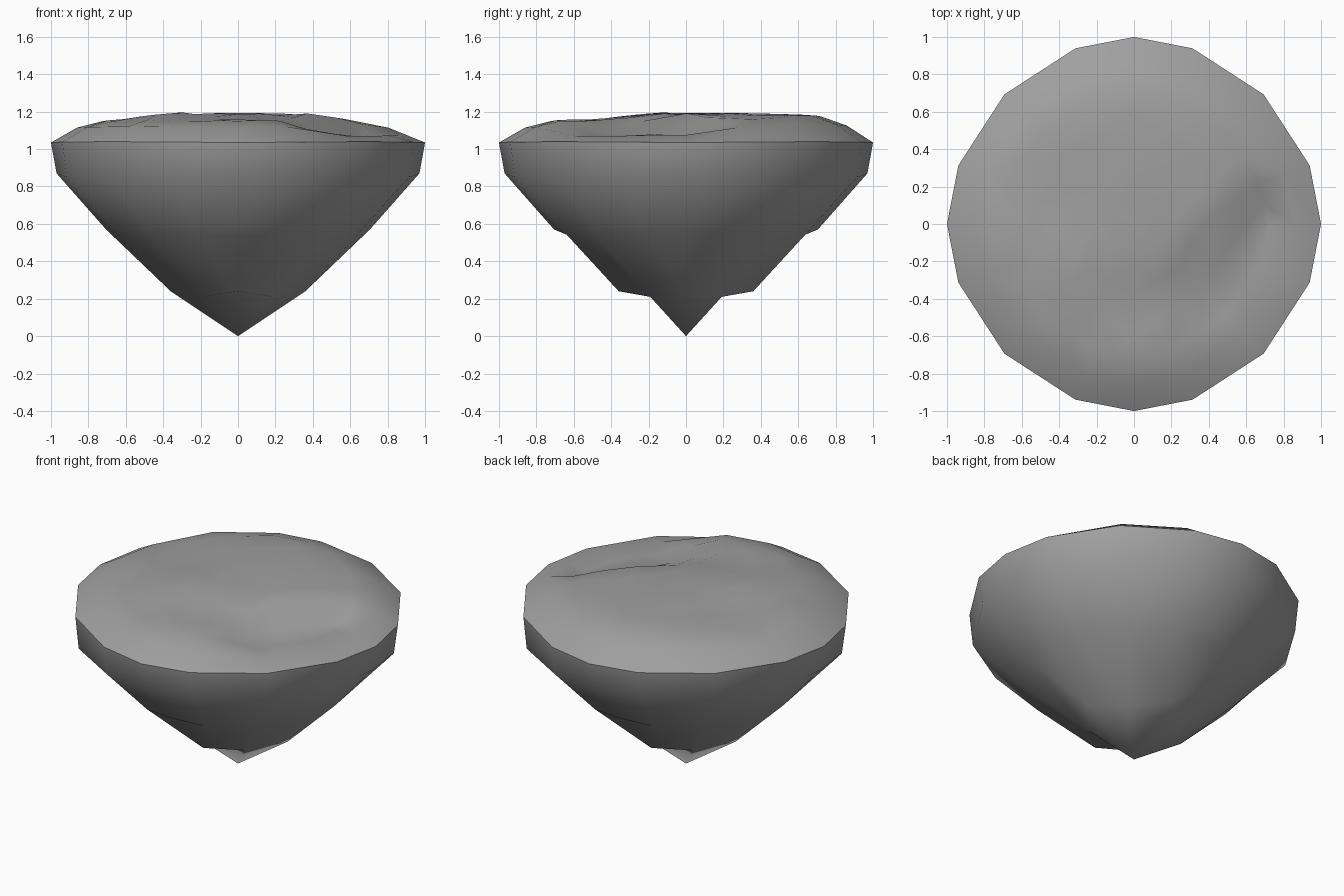
import bpy, bmesh, math, random
from mathutils import Vector

random.seed(4)
if "Cube" in bpy.data.objects:
    bpy.data.objects.remove(bpy.data.objects["Cube"], do_unlink=True)

# Weathered grey stone
stone = bpy.data.materials.new("grey stone")
stone.use_nodes = True
grey = (0.35, 0.35, 0.35, 1)
stone.diffuse_color = grey
stone.node_tree.nodes["Principled BSDF"].inputs["Base Color"].default_value = grey

# Each level: radius and height at a flat's middle, then at a corner
UNDER = [(0, 0, 0, 0), (0.27, 0.21, 0.36, 0.24), (0.64, 0.515, 0.705, 0.57)]
SIDE = (0.96, 0.83, 0.97, 0.87)
RIM = (0.98, 1.04, 1.0, 1.035)
TOP = [(0, 1.19, 0, 1.19), (0.33, 1.18, 0.37, 1.18), (0.69, 1.15, 0.72, 1.15)]

bm = bmesh.new()


def point(i, j, level):
    """Square grid position wrapped on to a circle, corners on the axes."""
    big, small = max(abs(i), abs(j)), min(abs(i), abs(j))
    c = small / big if big else 0
    a = math.atan2(j, i) + math.pi / 4
    r = level[0] + (level[2] - level[0]) * c
    z = level[1] + (level[3] - level[1]) * c
    return bm.verts.new((r * math.cos(a), r * math.sin(a), z))


def cap(levels, flip):
    span = range(-2, 3)
    grid = {(i, j): point(i, j, levels[max(abs(i), abs(j))]) for i in span for j in span}
    for i in range(-2, 2):
        for j in range(-2, 2):
            quad = [grid[i, j], grid[i + 1, j], grid[i + 1, j + 1], grid[i, j + 1]]
            bm.faces.new(quad[::-1] if flip else quad)
    return [grid[p] for p in EDGE]


# Sixteen grid positions round the outside
EDGE = ([(2, j) for j in range(-2, 2)] + [(i, 2) for i in range(2, -2, -1)]
        + [(-2, j) for j in range(2, -2, -1)] + [(i, -2) for i in range(-2, 2)])

# Pointed underside, side band, rim and top, joined ring to ring
rings = [cap(UNDER, True),
         [point(i, j, SIDE) for i, j in EDGE],
         [point(i, j, RIM) for i, j in EDGE],
         cap(TOP, False)]
for low, high in zip(rings, rings[1:]):
    for k in range(16):
        n = (k + 1) % 16
        bm.faces.new((low[k], low[n], high[n], high[k]))

# Finer mesh on the top only
upper = [e for e in bm.edges if (e.verts[0].co.z + e.verts[1].co.z) / 2 > 1.06]
bmesh.ops.subdivide_edges(bm, edges=upper, cuts=1, use_grid_fill=True)


def ramp(v, a, b):
    t = min(max((v - a) / (b - a), 0), 1)
    return t * t * (3 - 2 * t)


# Dents and mounds: x, y, size, height
BUMPS = [(0, -0.42, 0.13, -0.035), (-0.4, 0.1, 0.13, -0.03),
         (-0.35, -0.25, 0.14, 0.015), (-0.55, -0.3, 0.13, -0.02),
         (-0.25, -0.55, 0.12, -0.02), (-0.62, 0.2, 0.1, -0.02)]
DOME = [(0, 1.19), (0.4, 1.185), (0.7, 1.155), (0.86, 1.115), (1.02, 1.035)]


def top_height(x, y):
    r = math.hypot(x, y)
    for (r0, z0), (r1, z1) in zip(DOME, DOME[1:]):
        if r <= r1:
            z = z0 + (z1 - z0) * (r - r0) / (r1 - r0)
            break
    # The back stays higher toward the edge
    z += 0.025 * ramp(y, 0.3, 0.7) * (1 - ramp(r, 0.75, 0.95))
    for bx, by, size, h in BUMPS:
        z += h * math.exp(-((x - bx) ** 2 + (y - by) ** 2) / size ** 2)
    # Stepped hollow on one shoulder
    across, along = (x - y) / math.sqrt(2), (x + y) / math.sqrt(2)
    hollow = ramp(across, 0.25, 0.45) * ramp(along, -0.35, 0) * (1 - ramp(along, 0.6, 0.8))
    z -= 0.09 * hollow * (1 - ramp(r, 0.72, 0.98))
    if r < 0.68:
        z += random.uniform(-0.007, 0.007)
    return min(z, 1.2)


for v in bm.verts:
    if v.co.z > 1.06:
        v.co.z = top_height(v.co.x, v.co.y)

bmesh.ops.recalc_face_normals(bm, faces=bm.faces[:])
mesh = bpy.data.meshes.new("floating_rock")
bm.to_mesh(mesh)
bm.free()
mesh.materials.append(stone)
rock = bpy.data.objects.new("floating_rock", mesh)
bpy.context.collection.objects.link(rock)

# Soft shading that keeps only the hardest edges
bpy.ops.object.select_all(action='DESELECT')
rock.select_set(True)
bpy.context.view_layer.objects.active = rock
bpy.ops.object.shade_smooth_by_angle(angle=math.radians(60))
